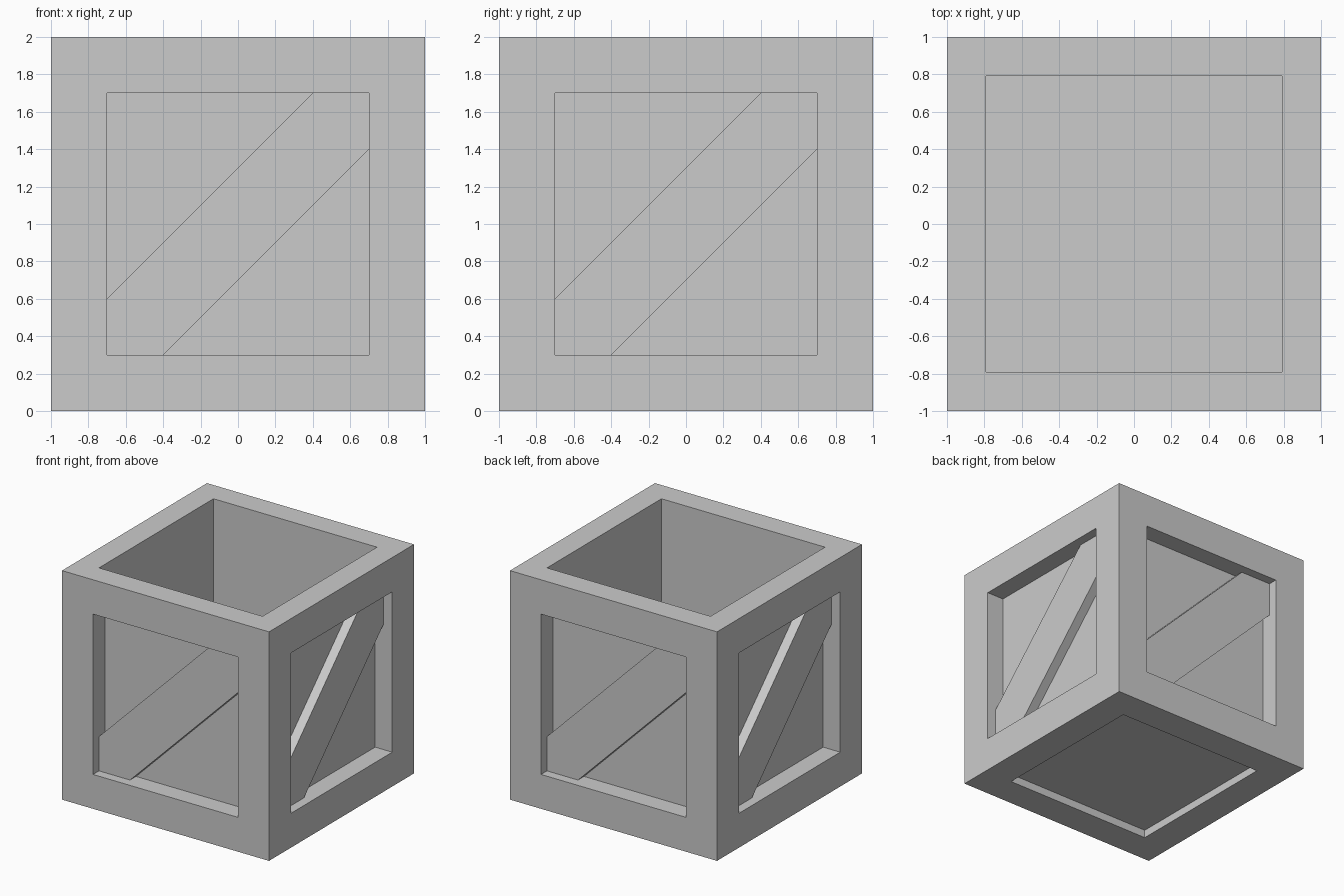
import bpy, bmesh
from math import pi
from mathutils import Matrix, Vector

if "Cube" in bpy.data.objects:
    bpy.data.objects.remove(bpy.data.objects["Cube"])


def finish(bm, name):
    bmesh.ops.recalc_face_normals(bm, faces=bm.faces[:])
    mesh = bpy.data.meshes.new(name)
    bm.to_mesh(mesh)
    bm.free()
    obj = bpy.data.objects.new(name, mesh)
    bpy.context.collection.objects.link(obj)
    return obj


def recess(bm, face, border, depth):
    # inset a face, then push the inner part into the body
    normal = face.normal.copy()
    bmesh.ops.inset_region(bm, faces=[face], thickness=border, use_even_offset=True)
    inner = bmesh.ops.extrude_discrete_faces(bm, faces=[face])["faces"][0]
    bmesh.ops.translate(bm, verts=inner.verts[:], vec=-normal * depth)


# crate body: framed side panels, shallow underside recess, open top
bm = bmesh.new()
bmesh.ops.create_cube(bm, size=2, matrix=Matrix.Translation((0, 0, 1)))
bm.normal_update()
for face in bm.faces[:]:
    if face.normal.z > 0.5:
        recess(bm, face, 0.21, 1.88)
    elif face.normal.z < -0.5:
        recess(bm, face, 0.275, 0.07)
    else:
        recess(bm, face, 0.3, 0.165)
finish(bm, "crate_body")

# diagonal brace on each of the four sides
profile = [(-0.7, 0.3), (-0.4, 0.3), (0.7, 1.4), (0.7, 1.7), (0.4, 1.7), (-0.7, 0.6)]
for i, side in enumerate(("front", "right", "back", "left")):
    bm = bmesh.new()
    face = bm.faces.new([bm.verts.new((x, -0.918, z)) for x, z in profile])
    ext = bmesh.ops.extrude_face_region(bm, geom=[face])["geom"]
    verts = [v for v in ext if isinstance(v, bmesh.types.BMVert)]
    bmesh.ops.translate(bm, verts=verts, vec=Vector((0, 0.083, 0)))
    bm.transform(Matrix.Rotation(i * pi / 2, 4, "Z"))
    finish(bm, side + "_diagonal_brace")
